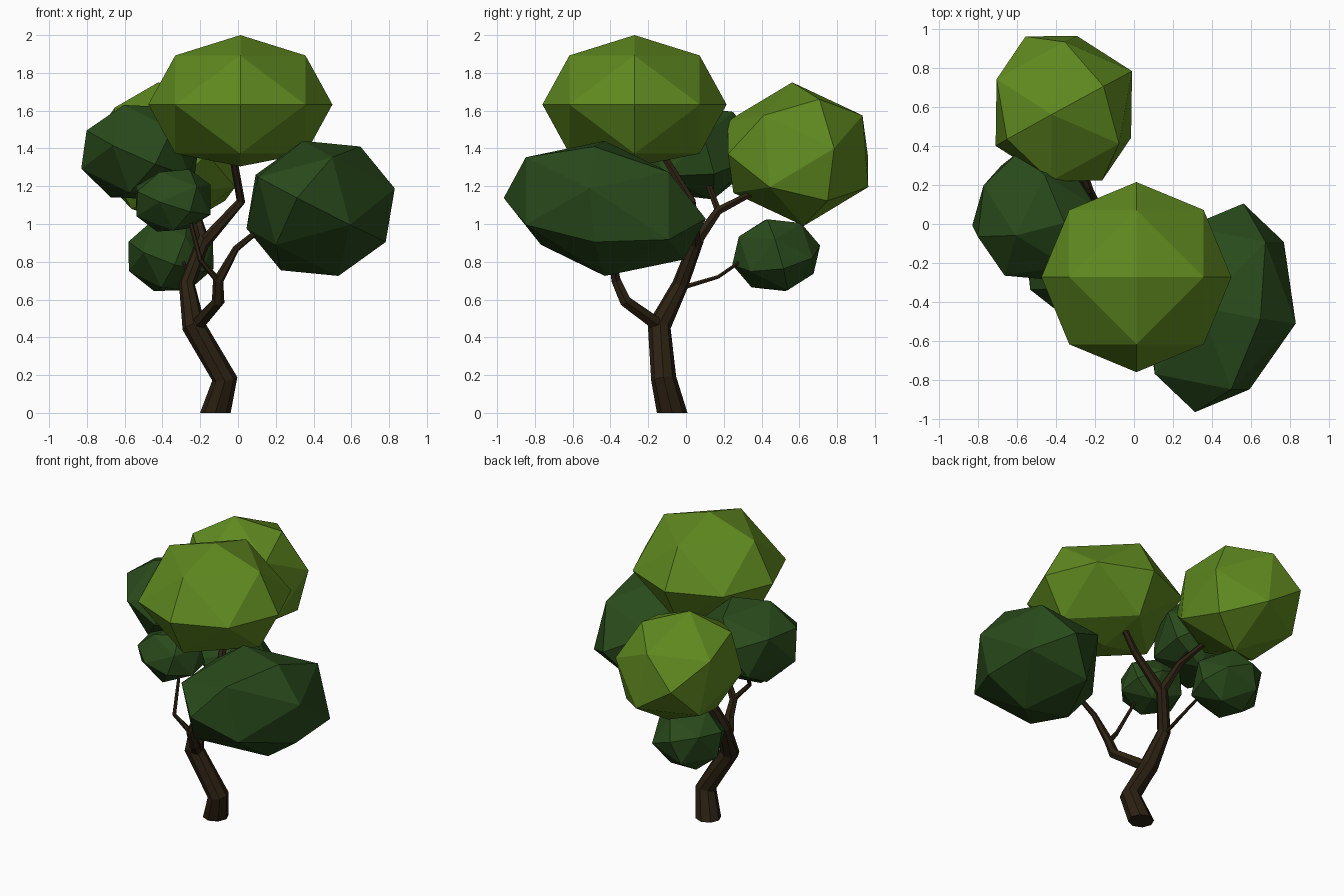
import bpy, bmesh
from math import radians, sin, cos, tau, sqrt
from itertools import product
from mathutils import Vector, Euler

if "Cube" in bpy.data.objects:
    bpy.data.objects.remove(bpy.data.objects["Cube"])


def material(name, rgb):
    m = bpy.data.materials.new(name)
    m.diffuse_color = (*rgb, 1)
    m.use_nodes = True
    m.node_tree.nodes["Principled BSDF"].inputs["Base Color"].default_value = m.diffuse_color
    return m


LIGHT = material("light_leaf", (0.115, 0.25, 0.014))
DARK = material("dark_leaf", (0.022, 0.068, 0.011))
BARK = material("bark", (0.025, 0.015, 0.006))


def finish(bm, name, mat):
    bmesh.ops.recalc_face_normals(bm, faces=bm.faces)
    me = bpy.data.meshes.new(name)
    bm.to_mesh(me)
    bm.free()
    me.materials.append(mat)
    ob = bpy.data.objects.new(name, me)
    bpy.context.collection.objects.link(ob)


def turned(*degrees):
    """Three axes of a turned ball."""
    m = Euler([radians(a) for a in degrees]).to_matrix()
    return [m.col[i].copy() for i in range(3)]


def leaf_ball(name, mat, lo, hi, axes, floor=-9):
    """32-sided ball (octahedron split once) along three axes, fitted to a box."""
    pts = []
    for p in product((-1, 0, 1), repeat=3):
        n = sum(map(abs, p))
        if n in (1, 2):
            pts.append(sum((a * k for a, k in zip(axes, p)), Vector()) / sqrt(n))
    size = [max(p[i] for p in pts) for i in range(3)]
    bm = bmesh.new()
    for p in pts:
        q = [(lo[i] + hi[i]) / 2 + p[i] / size[i] * (hi[i] - lo[i]) / 2 for i in range(3)]
        q[2] = max(q[2], floor)
        bm.verts.new(q)
    bmesh.ops.convex_hull(bm, input=bm.verts)
    finish(bm, name, mat)


def limb(name, path, sides=6, flat_base=False):
    """Tapered tube through (x, y, z, radius) points."""
    bm = bmesh.new()
    pts = [Vector(p[:3]) for p in path]
    rings = []
    for i, p in enumerate(pts):
        d = Vector((0, 0, 0))
        if i > 0:
            d += (p - pts[i - 1]).normalized()
        if i < len(pts) - 1:
            d += (pts[i + 1] - p).normalized()
        if flat_base and i == 0:
            d = Vector((0, 0, 1))
        d.normalize()
        u = (Vector((1, 0, 0)) - d * d.x).normalized()
        v = d.cross(u)
        r = path[i][3]
        rings.append([bm.verts.new(p + (u * cos(tau * k / sides) + v * sin(tau * k / sides)) * r)
                      for k in range(sides)])
    for a, b in zip(rings, rings[1:]):
        for k in range(sides):
            n = (k + 1) % sides
            bm.faces.new((a[k], a[n], b[n], b[k]))
    bm.faces.new(rings[0][::-1])
    bm.faces.new(rings[-1])
    finish(bm, name, BARK)


# Trunk and branches
limb("trunk", [(-.12, -.073, 0, .081), (-.07, -.118, .18, .067), (-.235, -.142, .46, .062),
               (-.27, -.03, .68, .043), (-.18, .06, .92, .036)], sides=8, flat_base=True)
limb("crown_branch", [(-.18, .05, .9, .034), (.015, .03, 1.12, .024), (-.03, -.13, 1.38, .02)])
limb("back_branch", [(-.18, .05, .9, .034), (-.23, .17, 1.07, .024), (-.31, .42, 1.2, .015)])
limb("left_branch", [(-.23, .17, 1.07, .02), (-.38, .1, 1.26, .014)])
limb("front_branch", [(-.22, -.14, .46, .04), (-.105, -.32, .59, .034), (-.105, -.37, .7, .028),
                      (-.01, -.4, .87, .018), (.15, -.42, 1.0, .013)])
limb("front_twig", [(-.105, -.37, .7, .018), (-.2, -.41, .81, .014), (-.25, -.29, 1.0, .011)])
limb("low_twig", [(-.27, -.03, .66, .014), (-.26, .17, .72, .011), (-.31, .36, .85, .009)])

# Light foliage
leaf_ball("crown_leaves", LIGHT, (-.475, -.76, 1.265), (.5, .215, 2.0), turned(0, 0, 0), floor=1.305)
leaf_ball("back_leaves", LIGHT, (-.71, .22, .99), (-.01, .965, 1.75),
          [Vector((.2, .113, .29)), Vector((-.286, -.156, .247)), Vector((-.193, .367, 0))])

# Dark foliage: the right one is long from front to back
rise, side = Vector((-.095, 0, .355)), Vector((.395, -.08, .105))
leaf_ball("right_leaves", DARK, (.045, -.965, .725), (.83, .105, 1.44),
          [(side - rise) / sqrt(2), Vector((.125, .535, -.055)), (side + rise) / sqrt(2)])
leaf_ball("left_leaves", DARK, (-.83, -.285, 1.13), (-.2, .37, 1.63), turned(15, 25, 20))
leaf_ball("small_leaves", DARK, (-.54, -.43, .96), (-.145, -.05, 1.29), turned(20, 15, 30))
leaf_ball("low_leaves", DARK, (-.58, .245, .645), (-.13, .71, 1.025), turned(15, 20, 10))
